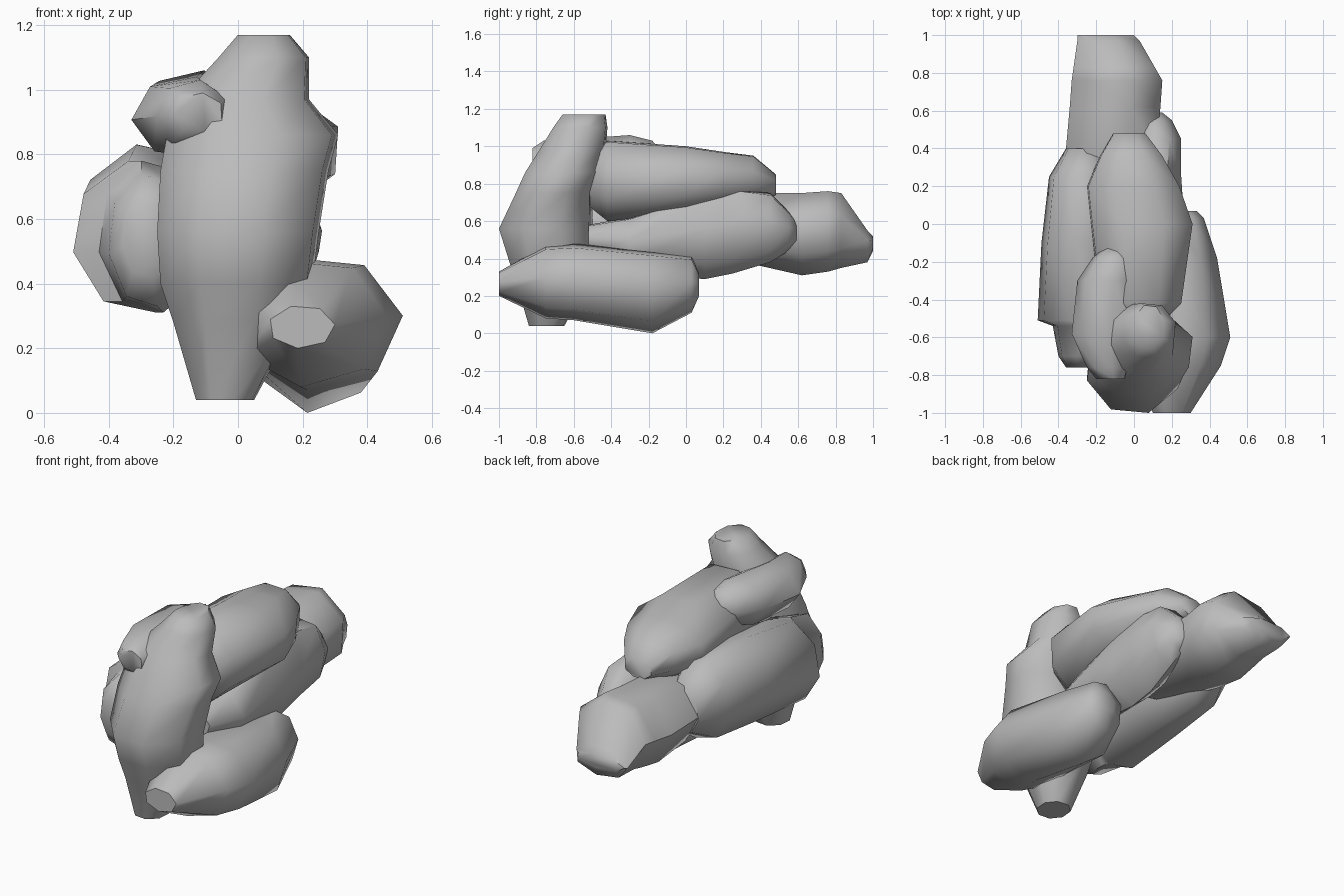
import bpy, bmesh, math
from mathutils import Vector

cube = bpy.data.objects.get("Cube")
if cube:
    bpy.data.objects.remove(cube, do_unlink=True)

stone = bpy.data.materials.new("stone grey")
stone.use_nodes = True
stone.diffuse_color = (0.5, 0.5, 0.5, 1)
stone.node_tree.nodes["Principled BSDF"].inputs["Base Color"].default_value = (0.5, 0.5, 0.5, 1)


def unit_ring(sides, phase):
    """Polygon stretched so that it fills the square from -1 to 1."""
    pts = [(math.cos(phase + math.tau * i / sides), math.sin(phase + math.tau * i / sides))
           for i in range(sides)]
    lo = [min(p[k] for p in pts) for k in (0, 1)]
    hi = [max(p[k] for p in pts) for k in (0, 1)]
    return [tuple(2 * (p[k] - lo[k]) / (hi[k] - lo[k]) - 1 for k in (0, 1)) for p in pts]


def boulder(name, stations, sides=8, phase=0.2, upright=False):
    """Loft rings; a station is (distance, x low, x high, other low, other high)."""
    bm = bmesh.new()
    rings = []
    for d, x0, x1, v0, v1 in stations:
        ring = []
        for u, v in unit_ring(sides, phase):
            x = (x0 + x1) / 2 + u * (x1 - x0) / 2
            w = (v0 + v1) / 2 + v * (v1 - v0) / 2
            ring.append(bm.verts.new(Vector((x, w, d) if upright else (x, d, w))))
        rings.append(ring)
    for a, b in zip(rings, rings[1:]):
        for i in range(sides):
            j = (i + 1) % sides
            bm.faces.new((a[i], a[j], b[j], b[i]))
    bm.faces.new(rings[0])
    bm.faces.new(rings[-1])
    bmesh.ops.recalc_face_normals(bm, faces=bm.faces)
    mesh = bpy.data.meshes.new(name)
    bm.to_mesh(mesh)
    bm.free()
    mesh.materials.append(stone)
    obj = bpy.data.objects.new(name, mesh)
    bpy.context.collection.objects.link(obj)
    bpy.ops.object.select_all(action='DESELECT')
    obj.select_set(True)
    bpy.context.view_layer.objects.active = obj
    bpy.ops.object.shade_smooth_by_angle(angle=math.radians(55))
    return obj


# Low boulder at the front left
boulder("low_front_boulder", [
    (-1, .1, .3, .2, .33), (-.75, 0, .46, .08, .47), (-.6, 0, .51, .07, .48),
    (-.18, .05, .44, 0, .44), (.03, .12, .37, .11, .41), (.07, .2, .33, .2, .32)],
    sides=7, phase=.1)

# Upright boulder leaning back at the front
boulder("upright_front_boulder", [
    (.04, -.13, .05, -.84, -.65), (.28, -.2, .18, -.91, -.52), (.4, -.24, .23, -.95, -.5),
    (.56, -.25, .25, -1, -.5), (.75, -.24, .28, -.91, -.5), (.86, -.22, .31, -.86, -.46),
    (.97, -.18, .22, -.79, -.43), (1.1, -.06, .22, -.71, -.42), (1.17, 0, .16, -.66, -.43)],
    phase=.3, upright=True)

# Small boulder on top
boulder("small_top_boulder", [
    (-.82, -.2, -.05, .87, .99), (-.76, -.25, -.03, .82, 1.03), (-.58, -.33, 0, .79, 1.04),
    (-.3, -.3, .02, .79, 1.06), (-.18, -.22, 0, .82, 1.03), (-.13, -.16, -.04, .88, .97)],
    sides=7, phase=.5)

# Long boulder on the right side
boulder("right_side_boulder", [
    (-.76, -.36, -.2, .42, .66), (-.7, -.4, -.15, .33, .74), (-.54, -.43, -.1, .31, .78),
    (-.51, -.51, -.08, .31, .78), (-.1, -.49, -.05, .33, .83), (.25, -.45, -.1, .36, .83),
    (.4, -.36, -.15, .45, .7)])

# Long boulder across the top
boulder("upper_boulder", [
    (-.52, -.1, .15, .68, .95), (-.42, -.18, .25, .6, 1.03), (0, -.23, .31, .64, 1),
    (.2, -.25, .24, .67, .97), (.36, -.18, .15, .7, .95), (.48, -.11, .06, .74, .85)],
    phase=.35)

# Long boulder on the left side
boulder("left_side_boulder", [
    (-.52, 0, .18, .42, .58), (-.3, -.05, .25, .32, .62), (.1, -.05, .26, .29, .75),
    (.25, -.05, .25, .32, .78), (.45, 0, .25, .38, .75), (.55, .03, .2, .44, .65),
    (.59, .05, .15, .48, .6)], sides=7, phase=.15)

# Boulder reaching out at the back
boulder("back_boulder", [
    (.05, -.25, .05, .42, .65), (.4, -.36, .12, .36, .75), (.62, -.34, .14, .31, .75),
    (.76, -.33, .15, .33, .76), (.83, -.32, .11, .35, .75), (.97, -.3, .03, .38, .55),
    (1, -.3, 0, .44, .52)], sides=7, phase=.4)
